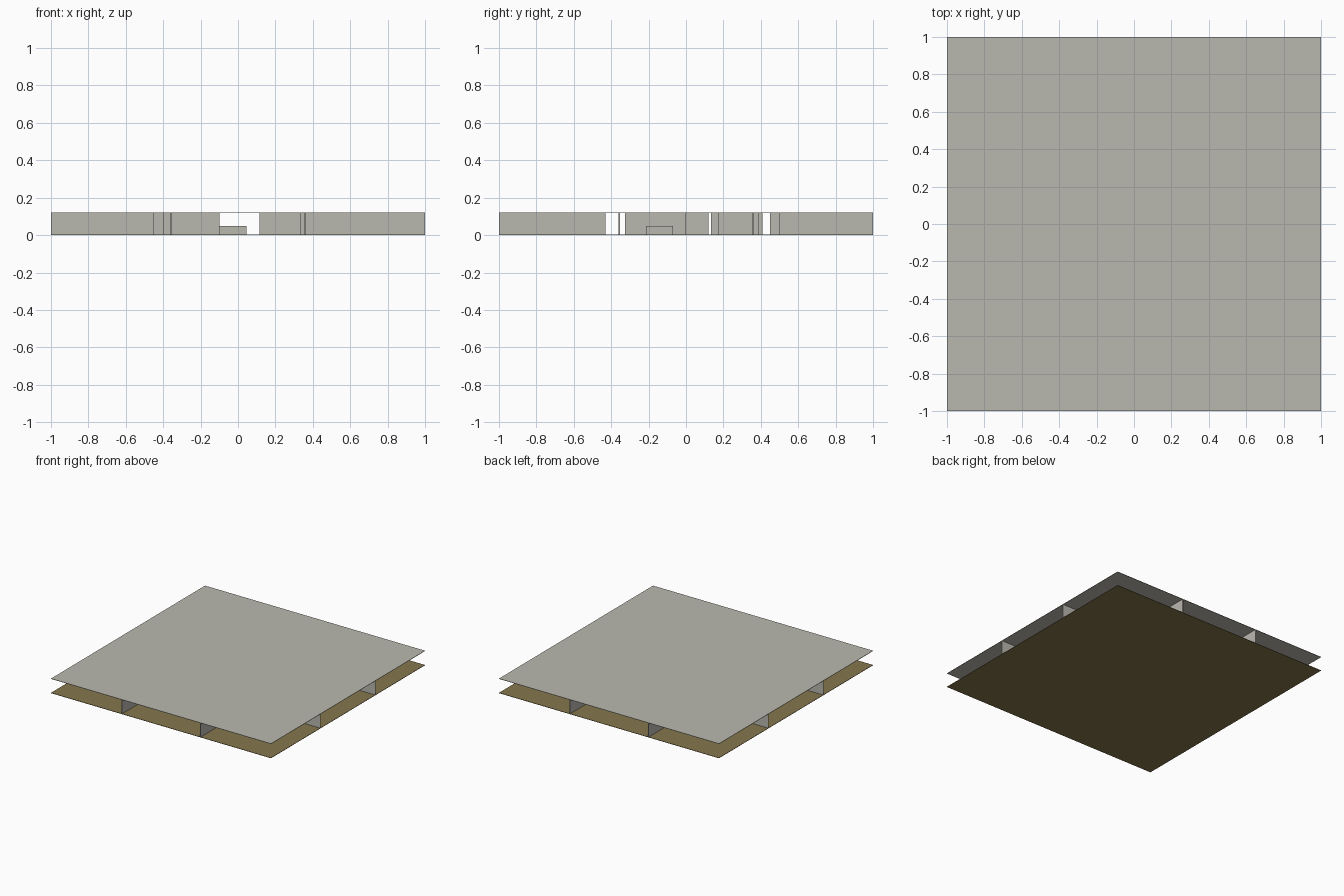
import bpy

cube = bpy.data.objects.get("Cube")
if cube:
    bpy.data.objects.remove(cube, do_unlink=True)


def material(name, rgb):
    mat = bpy.data.materials.new(name)
    mat.use_nodes = True
    mat.diffuse_color = (*rgb, 1)
    mat.node_tree.nodes["Principled BSDF"].inputs["Base Color"].default_value = (*rgb, 1)
    return mat


PLASTER = material("pale grey plaster", (0.49, 0.48, 0.43))
EARTH = material("brown floor", (0.235, 0.18, 0.075))

HEIGHT = 0.12     # overall height
SHEET = 0.003     # floor and ceiling thickness
WALL = 0.006      # partition thickness
GRID = 0.357      # partition lines, dividing the plan in thirds


def box(name, x, y, z, mat):
    """Box spanning the given (low, high) ranges."""
    spans = (x, y, z)
    bpy.ops.mesh.primitive_cube_add(size=1, location=[(a + b) / 2 for a, b in spans])
    obj = bpy.context.object
    obj.name = name
    obj.scale = [b - a for a, b in spans]
    bpy.ops.object.transform_apply(location=False, rotation=False, scale=True)
    obj.data.materials.append(mat)
    return obj


def partition(name, axis, position, spans):
    """Row of wall panels along one axis, with doorways between the spans."""
    across = (position - WALL / 2, position + WALL / 2)
    for i, span in enumerate(spans, 1):
        x, y = (span, across) if axis == "x" else (across, span)
        box(f"{name}_{i}", x, y, (SHEET, HEIGHT - SHEET), PLASTER)


# Floor and ceiling sheets
box("floor", (-1, 1), (-1, 1), (0, SHEET), EARTH)
box("ceiling", (-1, 1), (-1, 1), (HEIGHT - SHEET, HEIGHT), PLASTER)

# Partitions running side to side
partition("front_wall", "x", -GRID, [(-1, -0.45), (-0.4, -0.1), (0.115, 0.335), (0.36, 1)])
partition("back_wall", "x", GRID, [(-1, -0.1), (0.115, 1)])

# Partitions running front to back
partition("right_wall", "y", -GRID, [(-1, -0.43), (-0.325, 0.12), (0.135, 0.41), (0.45, 1)])
partition("left_wall", "y", GRID, [(-1, -0.43), (-0.005, 0.12), (0.175, 0.39), (0.5, 1)])

# Low block in the middle room
box("low_block", (-0.1, 0.045), (-0.215, -0.07), (SHEET, 0.05), PLASTER)
